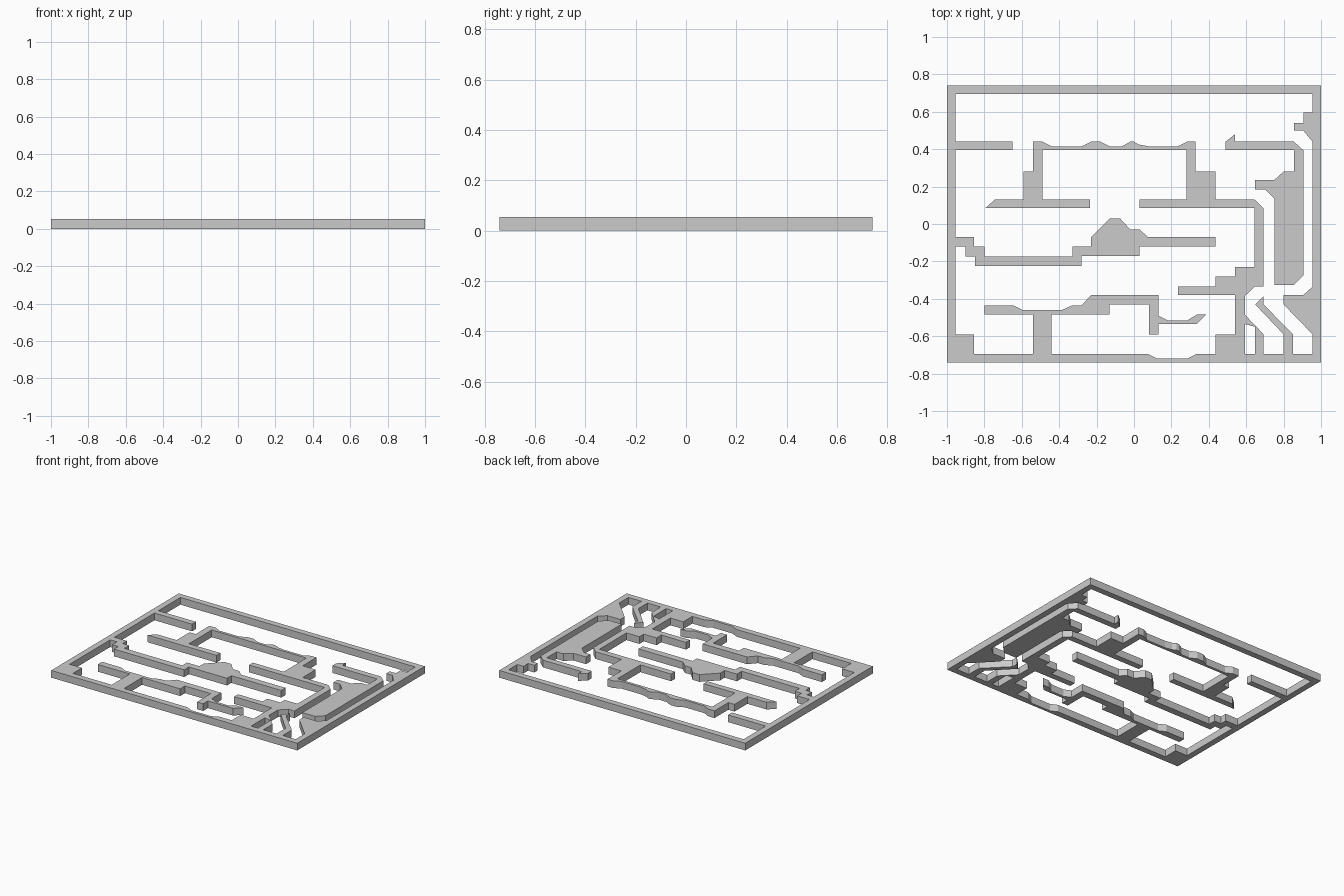
import bpy

H = 0.053


def slab(name, *loops):
    """Flat plate from an outline (plus optional hole), extruded from z=0 to H."""
    cu = bpy.data.curves.new(name, 'CURVE')
    cu.dimensions = '2D'
    cu.fill_mode = 'BOTH'
    cu.extrude = H / 2
    for pts in loops:
        sp = cu.splines.new('POLY')
        sp.points.add(len(pts) - 1)
        for p, (x, y) in zip(sp.points, pts):
            p.co = (x, y, H / 2, 1)
        sp.use_cyclic_u = True
        sp.use_smooth = False
    tmp = bpy.data.objects.new(name + "_curve", cu)
    tmp.location.z = H / 2
    bpy.context.collection.objects.link(tmp)
    dg = bpy.context.evaluated_depsgraph_get()
    me = bpy.data.meshes.new_from_object(tmp.evaluated_get(dg))
    bpy.data.objects.remove(tmp)
    zs = [v.co.z for v in me.vertices]
    for v in me.vertices:          # seat on the floor
        v.co.z = H if v.co.z > (min(zs) + max(zs)) / 2 else 0
    ob = bpy.data.objects.new(name, me)
    bpy.context.collection.objects.link(ob)
    return ob


# Outer frame with stepped right edge, corner block and bottom dip
slab("frame",
     [(-1, -.74), (1, -.74), (1, .74), (-1, .74)],
     [(-.955, .695), (.955, .695), (.955, .595), (.905, .595), (.905, .54),
      (.855, .54), (.855, .50), (.905, .50), (.955, .44), (.955, -.335),
      (.905, -.38), (.80, -.38), (.80, -.43), (.955, -.59), (.955, -.695),
      (.335, -.695), (.285, -.72), (.125, -.72), (.075, -.695),
      (-.855, -.695), (-.855, -.59), (-.955, -.59)])

# Short wall at upper left
slab("upper_left_wall", [(-.955, .395), (-.65, .395), (-.65, .44), (-.955, .44)])

# Room with wavy top wall
slab("room_wall",
     [(.435, .085), (.435, .28), (.33, .28), (.33, .44), (.285, .44),
      (.235, .415), (.08, .415), (.025, .415 + .01), (0, .44), (-.02, .44), (-.065, .415),
      (-.13, .415), (-.18, .44), (-.23, .44), (-.28, .415), (-.44, .415),
      (-.49, .44), (-.54, .44), (-.54, .28), (-.59, .28), (-.59, .13),
      (-.745, .13), (-.795, .085), (-.235, .085), (-.235, .13), (-.49, .13),
      (-.49, .395), (.28, .395), (.28, .13), (.03, .13), (.03, .085)])

# Corridor running from the room down to the bottom edge
slab("corridor_wall",
     [(.435, .13), (.645, .13), (.693, .085), (.693, -.335), (.645, -.335),
      (.593, -.385), (.593, -.695), (.435, -.695), (.435, -.59), (.54, -.59),
      (.54, -.38), (.235, -.38), (.235, -.335), (.435, -.335), (.435, -.28),
      (.54, -.28), (.54, -.23), (.645, -.23), (.645, .085), (.435, .085)])

# Slanted struts in the lower right corner
slab("short_strut",
     [(.593, -.485), (.693, -.59), (.693, -.695), (.648, -.695),
      (.648, -.55), (.593, -.535)])
slab("long_strut",
     [(.85, -.695), (.85, -.59), (.693, -.43), (.693, -.385), (.648, -.43),
      (.80, -.59), (.80, -.695)])

# Stepped middle wall with a peak
slab("middle_wall",
     [(-.955, -.12), (-.90, -.12), (-.90, -.175), (-.85, -.175), (-.85, -.225),
      (-.28, -.225), (-.28, -.17), (.03, -.17), (.03, -.12), (.435, -.12),
      (.435, -.07), (.075, -.07), (.03, -.03), (-.02, -.03), (-.075, .03),
      (-.13, .03), (-.23, -.07), (-.23, -.12), (-.33, -.12), (-.33, -.175),
      (-.80, -.175), (-.80, -.12), (-.855, -.12), (-.855, -.07), (-.955, -.07)])

# Lower wall standing on a post
slab("lower_wall",
     [(-.44, -.695), (-.44, -.485), (-.13, -.485), (-.13, -.43), (.08, -.43),
      (.08, -.59), (.13, -.59), (.13, -.535), (.335, -.535), (.385, -.485),
      (.335, -.485), (.285, -.515), (.18, -.515), (.13, -.49), (.13, -.38),
      (-.23, -.38), (-.28, -.435), (-.33, -.435), (-.385, -.46), (-.595, -.46),
      (-.645, -.435), (-.80, -.435), (-.80, -.485), (-.54, -.485), (-.54, -.695)])

# Free-standing broad wall on the right
slab("right_island",
     [(.49, .44), (.54, .48), (.54, .44), (.855, .44), (.905, .395),
      (.905, -.275), (.855, -.325), (.75, -.325), (.75, .135), (.70, .185),
      (.648, .185), (.648, .235), (.75, .235), (.80, .28), (.855, .28),
      (.855, .395), (.49, .395)])
